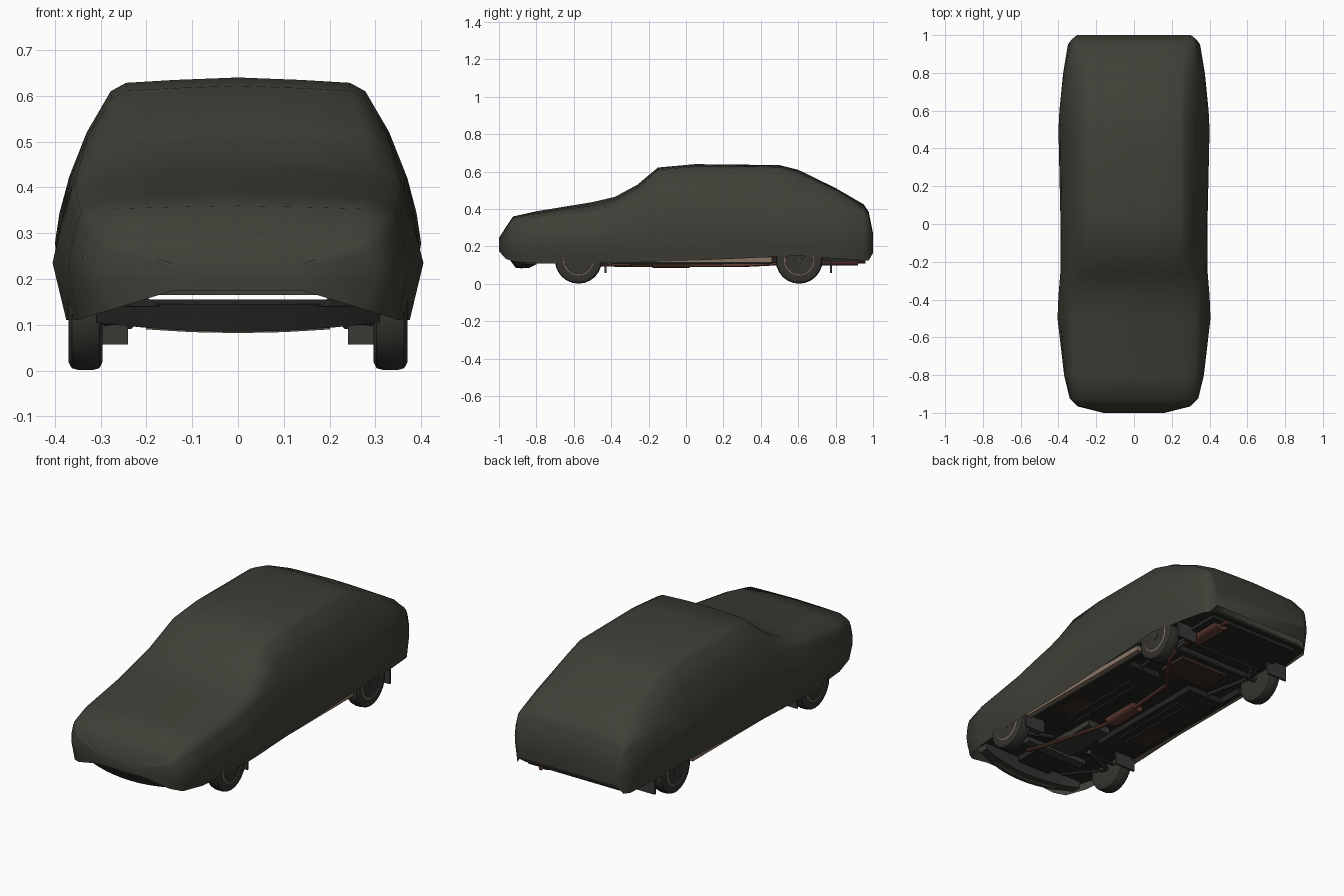
import bpy, bmesh, math
from mathutils import Vector

if "Cube" in bpy.data.objects:
    bpy.data.objects.remove(bpy.data.objects["Cube"])

def mat(name, rgb):
    m = bpy.data.materials.new(name)
    m.diffuse_color = (*rgb, 1)
    m.use_nodes = True
    m.node_tree.nodes["Principled BSDF"].inputs["Base Color"].default_value = m.diffuse_color
    return m

CLOTH = mat("grey cover cloth", (0.050, 0.049, 0.038))
RUBBER = mat("tyre rubber", (0.035, 0.034, 0.029))
BLACK = mat("underbody black", (0.018, 0.019, 0.016))
STEEL = mat("dark steel", (0.040, 0.042, 0.036))
RUST = mat("rusty exhaust", (0.12, 0.045, 0.034))
MAROON = mat("dark red panel", (0.040, 0.020, 0.017))
TAN = mat("tan paint", (0.25, 0.18, 0.135))
RIM = mat("wheel metal", (0.20, 0.145, 0.115))

def add(name, bm, material, angle=35):
    bmesh.ops.recalc_face_normals(bm, faces=bm.faces)
    me = bpy.data.meshes.new(name)
    bm.to_mesh(me)
    bm.free()
    me.materials.append(material)
    ob = bpy.data.objects.new(name, me)
    bpy.context.collection.objects.link(ob)
    if angle:
        bpy.ops.object.select_all(action='DESELECT')
        ob.select_set(True)
        bpy.context.view_layer.objects.active = ob
        bpy.ops.object.shade_smooth_by_angle(angle=math.radians(angle))
    return ob

def box(name, lo, hi, material):
    bm = bmesh.new()
    bmesh.ops.create_cube(bm, size=1)
    for v in bm.verts:
        v.co = Vector([(a + b) / 2 + c * (b - a) for a, b, c in zip(lo, hi, v.co)])
    return add(name, bm, material, 0)

def loft(bm, rings, closed):
    vs = [[bm.verts.new(p) for p in r] for r in rings]
    n = len(vs[0])
    for a, b in zip(vs, vs[1:]):
        for i in range(n if closed else n - 1):
            j = (i + 1) % n
            bm.faces.new((a[i], a[j], b[j], b[i]))
    return vs

def tube(name, pts, r, material, n=10):
    """Round pipe along a path."""
    bm = bmesh.new()
    pts = [Vector(p) for p in pts]
    rings = []
    for i, p in enumerate(pts):
        d = (pts[min(i + 1, len(pts) - 1)] - pts[max(i - 1, 0)]).normalized()
        u = d.cross(Vector((0, 0, 1))).normalized()
        w = d.cross(u)
        rings.append([p + r * (u * math.cos(t) + w * math.sin(t))
                      for t in [2 * math.pi * k / n for k in range(n)]])
    vs = loft(bm, rings, True)
    bm.faces.new(vs[0])
    bm.faces.new(vs[-1])
    return add(name, bm, material)

def lathe(name, profile, centre, side, material, n=24):
    """Profile of (x, radius) turned round the wheel axle."""
    bm = bmesh.new()
    cx, cy, cz = centre
    rings = [[(side * (cx + x), cy + r * math.cos(2 * math.pi * k / n),
               cz + r * math.sin(2 * math.pi * k / n)) for k in range(n)] for x, r in profile]
    vs = loft(bm, rings, True)
    bm.faces.new(vs[0])
    bm.faces.new(vs[-1])
    return add(name, bm, material)

# Fitted cover: y, top z, roof edge x/z, belt x/z, widest x, hem x/z
STATIONS = [
    (-1.00, .245, .13, .240, .15, .23, .16, .14, .175),
    (-.965, .300, .27, .290, .29, .26, .30, .27, .135),
    (-.925, .360, .30, .350, .33, .30, .34, .32, .120),
    (-.80, .388, .32, .370, .352, .32, .37, .35, .110),
    (-.50, .437, .33, .408, .365, .36, .405, .375, .110),
    (-.38, .465, .335, .435, .365, .39, .40, .375, .112),
    (-.26, .530, .315, .500, .362, .41, .39, .372, .115),
    (-.15, .622, .277, .605, .366, .42, .39, .370, .118),
    (.05, .640, .278, .622, .370, .42, .39, .370, .125),
    (.50, .635, .278, .620, .372, .41, .40, .375, .145),
    (.60, .610, .275, .592, .370, .40, .395, .380, .150),
    (.80, .512, .285, .500, .358, .38, .375, .358, .135),
    (.95, .425, .295, .410, .330, .37, .35, .335, .125),
    (.977, .385, .295, .375, .320, .345, .33, .315, .125),
    (1.00, .270, .285, .263, .295, .25, .30, .285, .165),
]
bm = bmesh.new()
rings = []
for y, top, xe, ze, xb, zb, xm, xh, zh in STATIONS:
    zm = (zb + zh) / 2
    half = [(xe * .5, top - (top - ze) * .3), (xe * .88, ze + (top - ze) * .35), (xe, ze - .012),
            ((xe + xb) / 2 + .006, (ze + zb) / 2), (xb, zb),
            ((xb + xm) / 2 + .004, (zb + zm) / 2), (xm, zm),
            (xm * .35 + xh * .65, zm * .35 + zh * .65), (xh, zh)]
    pts = [(-x, z) for x, z in reversed(half)] + [(0, top)] + half
    rings.append([(x, y, z) for x, z in pts])
vs = loft(bm, rings, False)
bm.faces.new(vs[0])
bm.faces.new(vs[-1])
add("car_cover", bm, CLOTH, 50)

# Floor pan, with stepped panels and ribs
bm = bmesh.new()
outline = [(.20, -.93), (.31, -.88), (.345, -.75), (.365, -.45), (.365, .55), (.35, .8),
           (.325, .96), (.27, .975)]
loop = outline + [(-x, y) for x, y in reversed(outline)]
vs = loft(bm, [[(x, y, .14) for x, y in loop], [(x, y, .155) for x, y in loop]], True)
bm.faces.new(vs[0])
bm.faces.new(vs[1])
add("floor_pan", bm, BLACK, 0)
box("rear_floor", (-.27, .70, .12), (.27, .95, .14), BLACK)
box("fuel_tank", (-.17, .36, .122), (.12, .53, .142), MAROON)
for s, side in ((1, "right"), (-1, "left")):
    lo, hi = sorted((s * .10, s * .31))
    box(side + "_floor_panel", (lo, -.40, .108), (hi, .32, .142), BLACK)
    lo, hi = sorted((s * .20, s * .30))
    box(side + "_floor_patch", (lo, -.25, .105), (hi, -.08, .109), MAROON)
    for k in (.14, .19):
        tube(side + "_floor_rib", [(s * k, -.3, .108), (s * k, .2, .108)], .006, STEEL, 6)
    # Painted sill between the wheels
    lo, hi = sorted((s * .335, s * .362))
    box(side + "_sill", (lo, -.42, .113), (hi, .46, .142), TAN)
    lo, hi = sorted((s * .31, s * .335))
    box(side + "_sill_rail", (lo, -.40, .105), (hi, .46, .142), BLACK)

# Front lip below the bumper
bm = bmesh.new()
rings = []
for i in range(13):
    x = -.31 + .62 * i / 12
    f = (x / .31) ** 2
    rings.append([(x, -.955 + .07 * f, .145), (x, -.91 + .06 * f, .085 + .02 * f),
                  (x, -.84 + .04 * f, .085 + .02 * f), (x, -.80, .145)])
vs = loft(bm, rings, True)
bm.faces.new(vs[0])
bm.faces.new(vs[-1])
add("front_lip", bm, STEEL)
tube("front_lip_trim", [(x, -.88 + .5 * x * x, .087 + .2 * x * x)
                        for x in (-.2, -.1, 0, .1, .2)], .006, TAN, 6)

# Wheels, tyres and mud flaps
TYRE = [(-.036, .08), (-.037, .108), (-.030, .121), (-.015, .125), (.015, .125),
        (.030, .121), (.037, .108), (.034, .08)]
RIMP = [(-.030, .02), (-.030, .082), (.034, .082), (.036, .074), (.024, .068), (.020, .045),
        (.030, .030), (.032, .012)]
for s, side in ((1, "right"), (-1, "left")):
    for y, end, flap in ((-.575, "front", -.43), (.605, "rear", .775)):
        c = (.333, y, .126)
        name = side + "_" + end
        lathe(name + "_tyre", TYRE, c, s, RUBBER)
        lathe(name + "_rim", RIMP, c, s, RIM)
        lathe(name + "_hub_cap", [(.028, .02), (.036, .018), (.038, .006)], c, s, STEEL, 12)
        for k in range(8):  # dark slots in the rim
            a = 2 * math.pi * k / 8
            lathe(name + "_rim_slot", [(.020, .011), (.026, .010)],
                  (.333, y + .056 * math.cos(a), .126 + .056 * math.sin(a)), s, BLACK, 8)
        lo, hi = sorted((s * .24, s * .36))
        box(name + "_mud_flap", (lo, flap - .006, .057), (hi, flap + .006, .15), STEEL)
    # Suspension arms
    tube(side + "_front_arm", [(s * .31, -.575, .11), (s * .12, -.50, .115)], .012, STEEL)
    tube(side + "_front_strut_rod", [(s * .29, -.58, .105), (s * .17, -.78, .125)], .008, STEEL)
    tube(side + "_trailing_arm", [(s * .27, .605, .12), (s * .22, .33, .125)], .012, STEEL)
    tube(side + "_rear_damper", [(s * .24, .63, .10), (s * .2, .70, .15)], .012, STEEL)
tube("rear_axle", [(-.31, .605, .12), (.31, .605, .12)], .017, STEEL)
tube("anti_roll_bar", [(-.27, .60, .11), (-.24, .69, .12), (.24, .69, .12), (.27, .60, .11)], .007, STEEL)
tube("steering_rod", [(-.3, -.52, .115), (.3, -.52, .115)], .008, STEEL)
box("front_crossmember", (-.19, -.66, .115), (.19, -.61, .145), STEEL)
box("gearbox", (-.07, -.58, .105), (.07, -.28, .145), STEEL)
box("oil_sump", (-.1, -.80, .11), (.1, -.66, .145), BLACK)

# Exhaust with two silencers
tube("exhaust_pipe", [(.12, -.70, .125), (.11, -.60, .105), (.02, -.25, .10), (0, -.1, .10),
                      (.03, .30, .10), (.18, .50, .11), (.19, .60, .142), (.19, .75, .12),
                      (.19, .96, .12)], .011, RUST)
for name, x, y0, y1, z in (("middle_silencer", 0, -.18, .02, .105), ("rear_silencer", .19, .72, .92, .118)):
    ob = tube(name, [(x, y0, z), (x, y1, z)], .026, RUST, 16)
    for v in ob.data.vertices:
        v.co.x = x + (v.co.x - x) * 1.6
        v.co.z = z + (v.co.z - z) * .8
